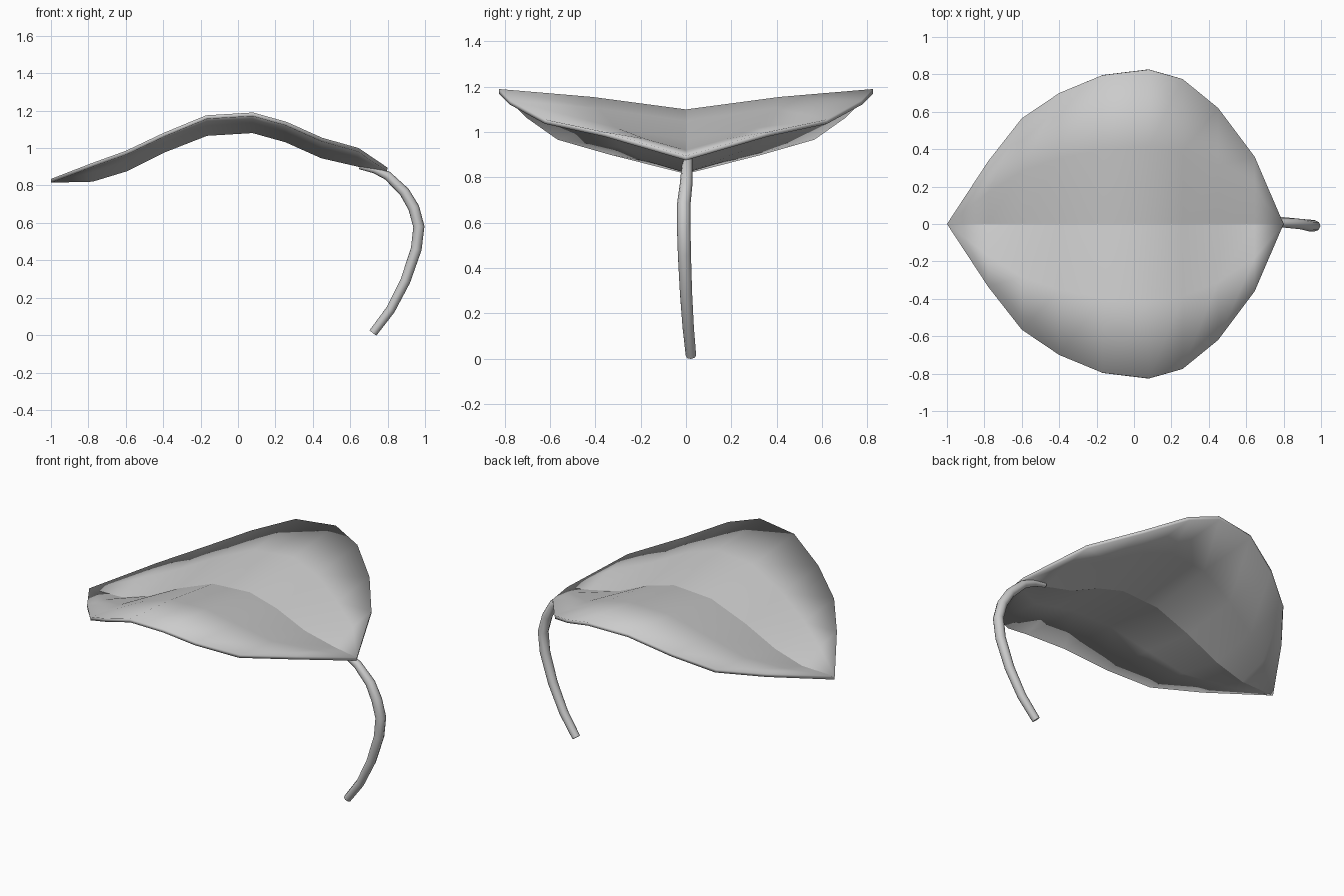
import bpy
import bmesh

cube = bpy.data.objects.get("Cube")
if cube:
    bpy.data.objects.remove(cube, do_unlink=True)


def make_material(name, rgb):
    mat = bpy.data.materials.new(name)
    mat.use_nodes = True
    mat.diffuse_color = (*rgb, 1)
    mat.node_tree.nodes["Principled BSDF"].inputs["Base Color"].default_value = (*rgb, 1)
    return mat


grey = make_material("plain_grey", (0.6, 0.6, 0.6))

# Leaf blade stations: x, half width, rim height, midrib height
stations = [
    (-0.78, 0.335, 0.92, 0.84),
    (-0.60, 0.565, 0.985, 0.895),
    (-0.40, 0.70, 1.08, 0.995),
    (-0.17, 0.795, 1.175, 1.085),
    (0.08, 0.825, 1.19, 1.10),
    (0.26, 0.775, 1.14, 1.05),
    (0.45, 0.62, 1.055, 0.965),
    (0.645, 0.36, 1.00, 0.92),
]
tip_point = (-1, 0, 0.835)
base_point = (0.80, 0, 0.895)
columns = (-1, -0.5, 0, 0.5, 1)
bulge = 0.01

bm = bmesh.new()
tip = bm.verts.new(tip_point)
base = bm.verts.new(base_point)
rows = []
for x, width, rim, rib in stations:
    row = []
    for c in columns:
        lift = bulge if abs(c) == 0.5 else 0
        row.append(bm.verts.new((x, c * width, rib + (rim - rib) * abs(c) + lift)))
    rows.append(row)

for i in range(len(columns) - 1):
    bm.faces.new((tip, rows[0][i], rows[0][i + 1]))
    for a, b in zip(rows, rows[1:]):
        bm.faces.new((a[i], b[i], b[i + 1], a[i + 1]))
    bm.faces.new((rows[-1][i], base, rows[-1][i + 1]))
bm.normal_update()

# Sharp fold along the midrib, smooth everywhere else
for face in bm.faces:
    face.smooth = True
for edge in bm.edges:
    if all(abs(v.co.y) < 0.001 for v in edge.verts):
        edge.smooth = False

mesh = bpy.data.meshes.new("leaf_blade")
bm.to_mesh(mesh)
bm.free()
mesh.materials.append(grey)
blade = bpy.data.objects.new("leaf_blade", mesh)
bpy.context.collection.objects.link(blade)
solid = blade.modifiers.new("thickness", "SOLIDIFY")
solid.thickness = 0.02
solid.offset = -1

# Curved stem: x, y, z, radius
stem_path = [
    (0.65, 0.01, 0.902, 0.015),
    (0.73, 0.01, 0.885, 0.02),
    (0.80, 0.005, 0.852, 0.024),
    (0.89, 0.0, 0.765, 0.028),
    (0.94, -0.01, 0.68, 0.03),
    (0.967, -0.01, 0.58, 0.03),
    (0.953, -0.007, 0.46, 0.029),
    (0.895, 0.0, 0.29, 0.027),
    (0.815, 0.01, 0.135, 0.025),
    (0.722, 0.022, 0.012, 0.023),
]
curve = bpy.data.curves.new("stem", "CURVE")
curve.dimensions = "3D"
curve.bevel_depth = 1
curve.bevel_resolution = 2
curve.use_fill_caps = True
spline = curve.splines.new("POLY")
spline.points.add(len(stem_path) - 1)
spline.use_smooth = True
for point, (x, y, z, r) in zip(spline.points, stem_path):
    point.co = (x, y, z, 1)
    point.radius = r
curve.materials.append(grey)
stem = bpy.data.objects.new("stem", curve)
bpy.context.collection.objects.link(stem)
